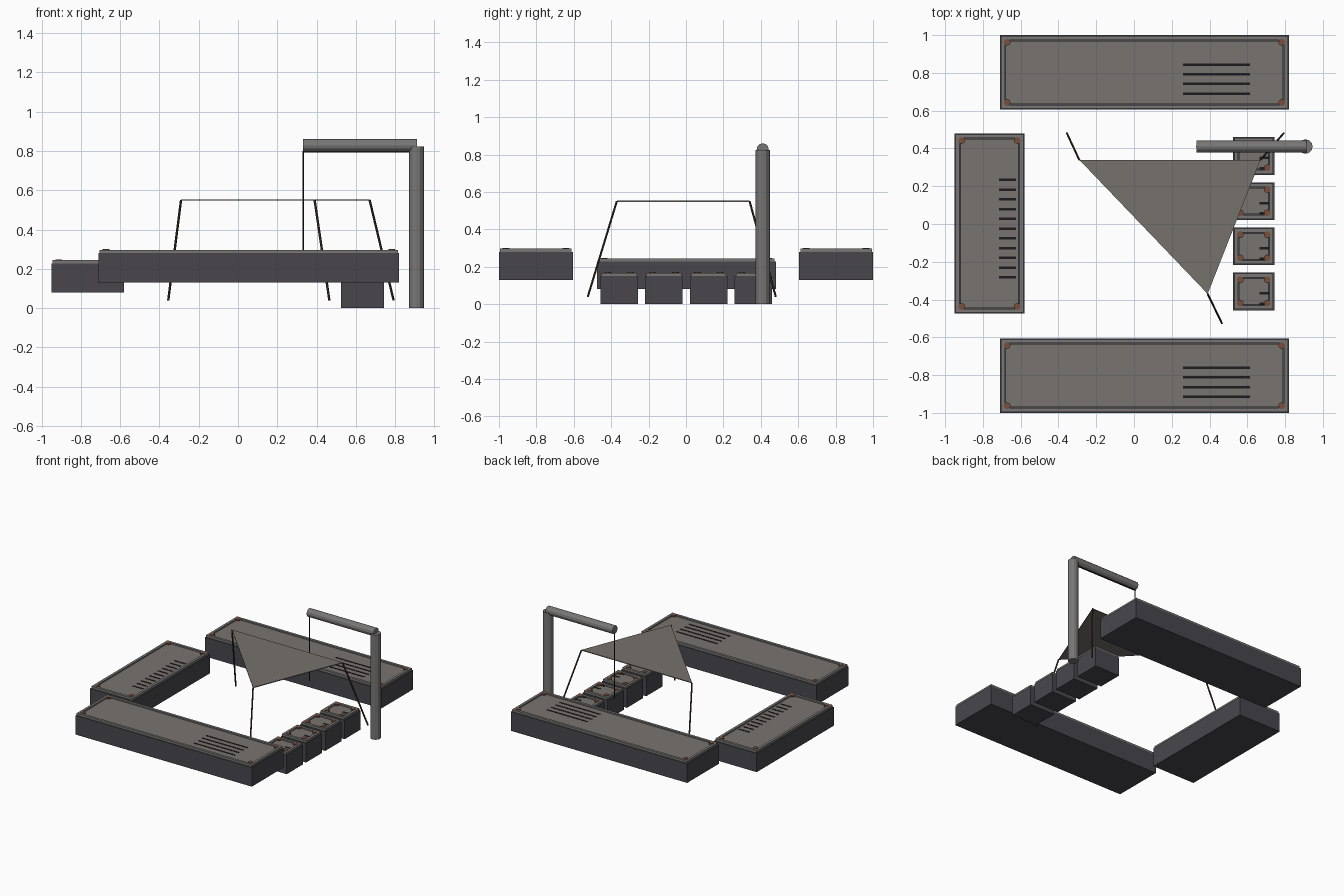
import bpy, bmesh
from mathutils import Vector

if "Cube" in bpy.data.objects:
    bpy.data.objects.remove(bpy.data.objects["Cube"], do_unlink=True)


def material(name, colour):
    m = bpy.data.materials.new(name)
    m.use_nodes = True
    m.diffuse_color = (*colour, 1)
    m.node_tree.nodes["Principled BSDF"].inputs["Base Color"].default_value = (*colour, 1)
    return m


STONE = material("dark stone", (0.065, 0.062, 0.073))
PANEL = material("warm grey panel", (0.19, 0.175, 0.16))
METAL = material("grey metal", (0.19, 0.185, 0.18))
RUST = material("rusty bolt", (0.19, 0.08, 0.045))
BLACK = material("black slot", (0.012, 0.012, 0.013))
CLOTH = material("sail cloth", (0.18, 0.165, 0.148))
ROPE = material("brown rope", (0.055, 0.036, 0.022))


def finish(name, bm, mat):
    mesh = bpy.data.meshes.new(name)
    bmesh.ops.recalc_face_normals(bm, faces=bm.faces)
    bm.to_mesh(mesh)
    bm.free()
    mesh.materials.append(mat)
    ob = bpy.data.objects.new(name, mesh)
    bpy.context.collection.objects.link(ob)
    return ob


def add_box(bm, x0, x1, y0, y1, z0, z1):
    cube = bmesh.ops.create_cube(bm, size=1)["verts"]
    for v in cube:
        v.co = ((x0 + x1) / 2 + v.co.x * (x1 - x0),
                (y0 + y1) / 2 + v.co.y * (y1 - y0),
                (z0 + z1) / 2 + v.co.z * (z1 - z0))


def box(name, mat, *bounds):
    bm = bmesh.new()
    add_box(bm, *bounds)
    return finish(name, bm, mat)


def rod(name, mat, a, b, radius, sides):
    a, b = Vector(a), Vector(b)
    bm = bmesh.new()
    bmesh.ops.create_cone(bm, cap_ends=True, segments=sides, radius1=radius,
                          radius2=radius, depth=(b - a).length)
    ob = finish(name, bm, mat)
    ob.location = (a + b) / 2
    ob.rotation_mode = 'QUATERNION'
    ob.rotation_quaternion = (b - a).to_track_quat('Z', 'Y')
    return ob


def planter(name, x0, x1, y0, y1, z0, z1, slots):
    """Stone block with a raised rim, top panel, corner bolts and vent slots."""
    box(name + "_body", STONE, x0, x1, y0, y1, z0, z1 - 0.02)
    # rim bars
    o, i = 0.006, 0.026
    bm = bmesh.new()
    lo, hi = z1 - 0.021, z1 - 0.003
    add_box(bm, x0 + o, x1 - o, y0 + o, y0 + i, lo, hi)
    add_box(bm, x0 + o, x1 - o, y1 - i, y1 - o, lo, hi)
    add_box(bm, x0 + o, x0 + i, y0 + i, y1 - i, lo, hi)
    add_box(bm, x1 - i, x1 - o, y0 + i, y1 - i, lo, hi)
    finish(name + "_rim", bm, METAL)
    # panel
    p = 0.031
    box(name + "_panel", PANEL, x0 + p, x1 - p, y0 + p, y1 - p, lo, z1 - 0.01)
    # bolts
    c = 0.038
    for n, (x, y) in enumerate([(x, y) for x in (x0 + c, x1 - c) for y in (y0 + c, y1 - c)]):
        rod(f"{name}_bolt_{n + 1}", RUST, (x, y, lo), (x, y, z1 + 0.001), 0.018, 10)
    # slots
    bm = bmesh.new()
    for sx0, sx1, sy in slots:
        add_box(bm, sx0, sx1, sy - 0.0065, sy + 0.0065, z1 - 0.012, z1 - 0.008)
    finish(name + "_slots", bm, BLACK)


# Long front and back blocks
for name, cy in (("front_block", -0.8025), ("back_block", 0.8025)):
    planter(name, -0.71, 0.82, cy - 0.1975, cy + 0.1975, 0.13, 0.30,
            [(0.26, 0.615, cy - 0.112 + 0.051 * k) for k in range(4)])

# Block across the end
planter("end_block", -0.95, -0.58, -0.475, 0.48, 0.08, 0.247,
        [(-0.715, -0.625, -0.283 + 0.0517 * k) for k in range(11)])

# Row of four small seats
for k in range(4):
    cy = -0.357 + 0.239 * k
    planter(f"small_seat_{k + 1}", 0.525, 0.743, cy - 0.1, cy + 0.1, 0, 0.17,
            [(0.665, 0.715, cy - 0.065), (0.665, 0.715, cy - 0.01)])

# Pole, arm and hanging line
rod("pole", METAL, (0.908, 0.41, 0), (0.908, 0.41, 0.823), 0.038, 12)
rod("pole_arm", METAL, (0.33, 0.41, 0.828), (0.912, 0.41, 0.828), 0.032, 12)
rod("arm_line", BLACK, (0.33, 0.41, 0.797), (0.88, 0.41, 0.797), 0.004, 6)
rod("hanging_line", BLACK, (0.333, 0.41, 0.80), (0.333, 0.41, 0.29), 0.004, 6)

# Triangular sail held by three slanted ropes
corners = [Vector(c) for c in ((-0.29, 0.34, 0.55), (0.67, 0.34, 0.55), (0.39, -0.37, 0.55))]
anchors = [(-0.355, 0.48, 0.04), (0.792, 0.48, 0.04), (0.465, -0.525, 0.04)]
bm = bmesh.new()
bm.faces.new([bm.verts.new(c) for c in corners])
sail = finish("sail", bm, CLOTH)
thick = sail.modifiers.new("thickness", 'SOLIDIFY')
thick.thickness = 0.006
thick.offset = 0
for n, (top, foot) in enumerate(zip(corners, anchors)):
    rod(f"sail_rope_{n + 1}", ROPE, foot, top, 0.006, 6)
